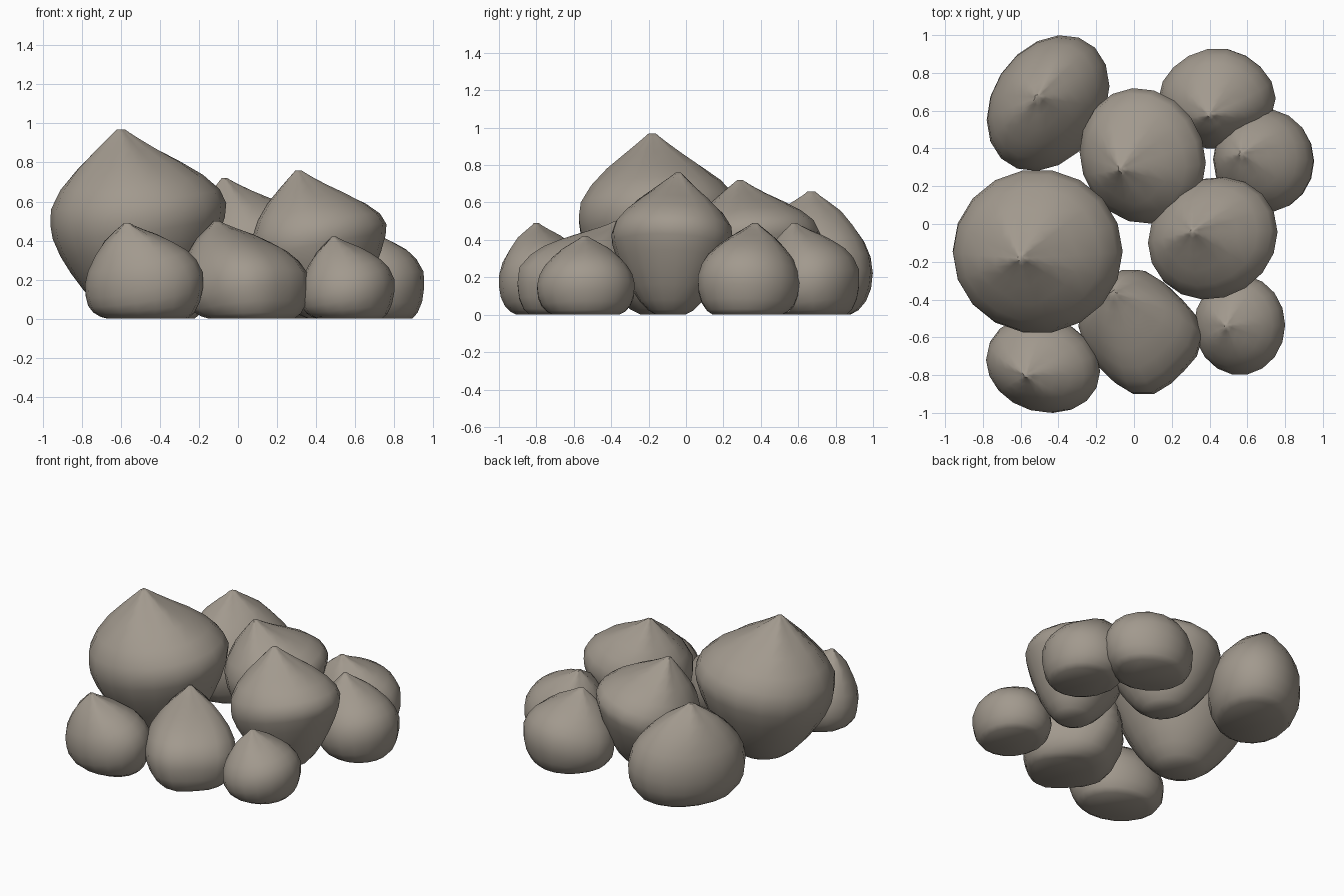
import bpy, bmesh, math, random

if "Cube" in bpy.data.objects:
    bpy.data.objects.remove(bpy.data.objects["Cube"])

random.seed(4)
SIDES = 18

skin = bpy.data.materials.new("bulb_skin")
skin.diffuse_color = (0.36, 0.32, 0.27, 1)
skin.use_nodes = True
skin.node_tree.nodes["Principled BSDF"].inputs["Base Color"].default_value = skin.diffuse_color

# Profiles: (height fraction, radius fraction)
ROUND = [(0.0, 0.24), (0.03, 0.37), (0.09, 0.51), (0.18, 0.66), (0.28, 0.79),
         (0.38, 0.90), (0.48, 0.98), (0.55, 1.0), (0.63, 0.96), (0.72, 0.81),
         (0.81, 0.58), (0.89, 0.34), (0.95, 0.17), (0.98, 0.09), (1.0, 0.04)]
SQUAT = [(0.0, 0.68), (0.04, 0.80), (0.12, 0.91), (0.23, 0.98), (0.36, 1.0),
         (0.49, 0.95), (0.61, 0.84), (0.73, 0.66), (0.84, 0.45), (0.92, 0.24),
         (0.97, 0.11), (1.0, 0.05)]


def bulb(name, x0, x1, y0, y1, tip, height, profile, skew=0.0, diamond=0.0):
    """Leaning bulb fitted to its plan bounds, with a pinched tip.
    skew stretches the plan along one diagonal, diamond trims its corners."""
    cx, cy = (x0 + x1) / 2, (y0 + y1) / 2
    rx, ry = (x1 - x0) / 2, (y1 - y0) / 2
    ox, oy = tip[0] - cx, tip[1] - cy
    lean = math.hypot(ox, oy)
    mid = next(t for t, r in profile if r == 1.0)
    # Rings tip over towards the leaning side
    tilt = min(0.28, 0.7 * lean / (height * 0.5))
    dx, dy = ox / lean, oy / lean
    phase = random.uniform(0, 6.28)
    phi = math.asin(skew)
    bm = bmesh.new()
    rings = []
    for t, r in profile:
        if t > mid:
            s = (t - mid) / (1 - mid)
        else:
            s = -0.2 * (mid - t) / mid
        bend = math.sin(math.pi * t) ** 0.8 if 0 < t < 1 else 0
        fold = 0.15 * max(0, (t - 0.7) / 0.3)
        ring = []
        for i in range(SIDES):
            a = 2 * math.pi * i / SIDES
            rr = r * (1 + fold * math.cos(5 * a + phase))
            rr *= 1 - diamond * math.sin(2 * a) ** 2
            px, py = rx * rr * math.cos(a), ry * rr * math.sin(a + phi)
            z = height * t - tilt * bend * (px * dx + py * dy)
            ring.append(bm.verts.new((cx + ox * s + px, cy + oy * s + py, max(z, 0))))
        rings.append(ring)
    for lo, hi in zip(rings, rings[1:]):
        for i in range(SIDES):
            j = (i + 1) % SIDES
            bm.faces.new((lo[i], lo[j], hi[j], hi[i]))
    bm.faces.new(rings[0][::-1])
    bm.faces.new(rings[-1])
    bmesh.ops.recalc_face_normals(bm, faces=bm.faces)
    me = bpy.data.meshes.new(name)
    bm.to_mesh(me)
    bm.free()
    ob = bpy.data.objects.new(name, me)
    bpy.context.collection.objects.link(ob)
    me.materials.append(skin)
    bpy.ops.object.select_all(action='DESELECT')
    ob.select_set(True)
    bpy.context.view_layer.objects.active = ob
    bpy.ops.object.shade_smooth_by_angle(angle=math.radians(50))
    return ob


# Tall bulbs
bulb("large_bulb", -0.96, -0.06, -0.58, 0.29, (-0.60, -0.18), 0.97, ROUND)
bulb("centre_back_bulb", -0.28, 0.38, 0.0, 0.72, (-0.07, 0.29), 0.72, ROUND, skew=-0.1)
bulb("centre_right_bulb", 0.08, 0.76, -0.40, 0.25, (0.31, -0.04), 0.76, ROUND, skew=0.1)

# Low bulbs resting flat on the ground
bulb("back_left_bulb", -0.78, -0.13, 0.28, 1.0, (-0.51, 0.67), 0.66, SQUAT, skew=0.25)
bulb("back_right_bulb", 0.13, 0.75, 0.40, 0.93, (0.40, 0.58), 0.49, SQUAT, diamond=0.03)
bulb("right_bulb", 0.43, 0.95, 0.06, 0.61, (0.57, 0.37), 0.49, SQUAT)
bulb("front_right_bulb", 0.32, 0.80, -0.80, -0.27, (0.49, -0.54), 0.42, SQUAT)
bulb("front_centre_bulb", -0.28, 0.36, -0.90, -0.27, (-0.11, -0.37), 0.50, SQUAT, diamond=0.11)
bulb("front_left_bulb", -0.78, -0.18, -1.0, -0.49, (-0.57, -0.80), 0.49, SQUAT, skew=-0.15)
